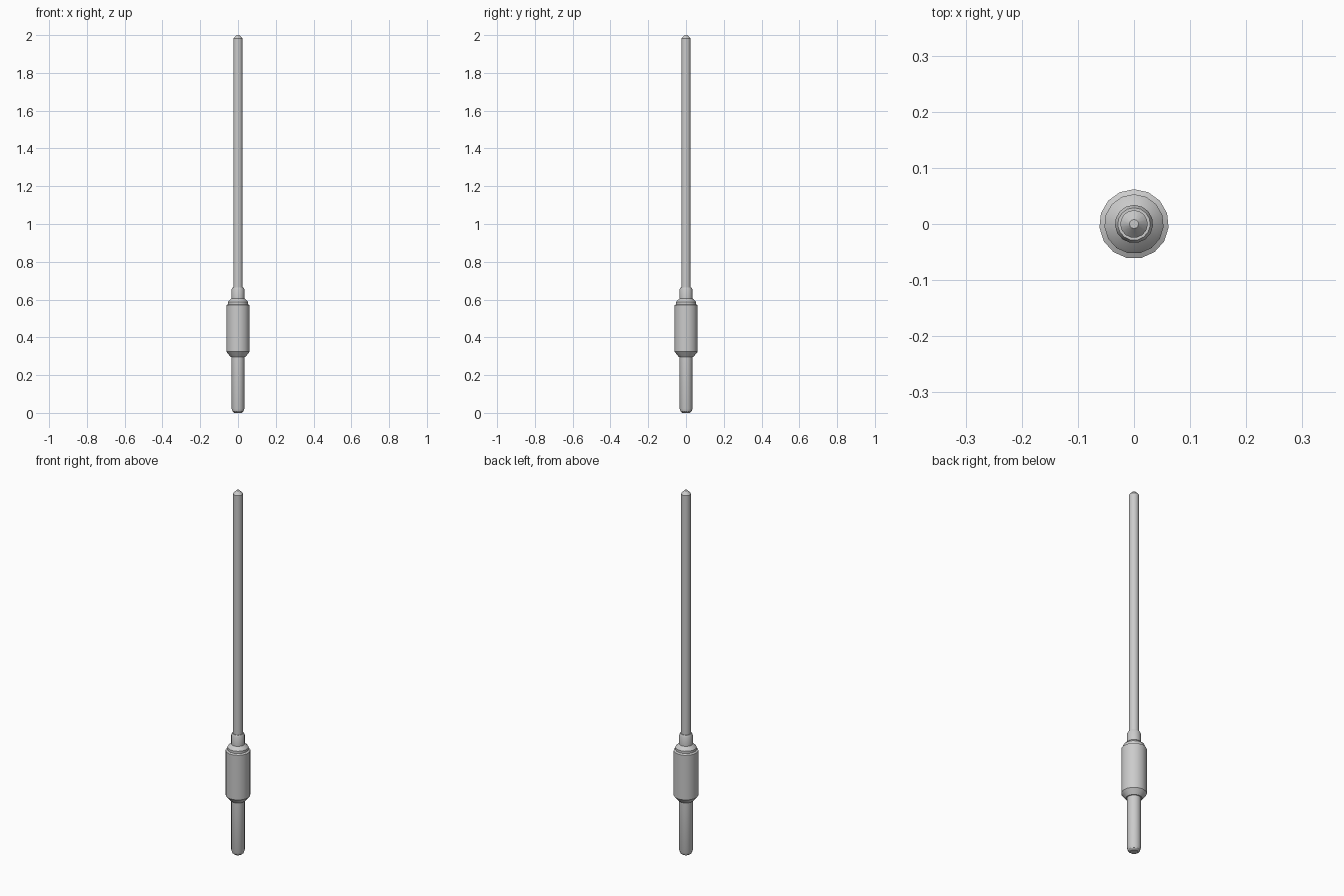
import bpy, bmesh, math

if "Cube" in bpy.data.objects:
    bpy.data.objects.remove(bpy.data.objects["Cube"])

SIDES = 15


def lathe(name, profile):
    """Closed turned part from (radius, height) pairs, capped at both ends."""
    bm = bmesh.new()
    rings = []
    for r, z in profile:
        ring = []
        for i in range(SIDES):
            a = math.pi / 2 + math.tau * i / SIDES
            ring.append(bm.verts.new((r * math.cos(a), r * math.sin(a), z)))
        rings.append(ring)
    for low, high in zip(rings, rings[1:]):
        for i in range(SIDES):
            j = (i + 1) % SIDES
            bm.faces.new((low[i], low[j], high[j], high[i]))
    bm.faces.new(rings[0][::-1])
    bm.faces.new(rings[-1])
    mesh = bpy.data.meshes.new(name)
    bm.to_mesh(mesh)
    bm.free()
    ob = bpy.data.objects.new(name, mesh)
    bpy.context.collection.objects.link(ob)
    bpy.ops.object.select_all(action='DESELECT')
    ob.select_set(True)
    bpy.context.view_layer.objects.active = ob
    bpy.ops.object.shade_smooth_by_angle(angle=math.radians(30))
    return ob


# One turned body, rounded grip, thick barrel, stepped collar, long shaft
lathe("turned_body", [
    # grip with rounded end
    (0.020, 0.0), (0.029, 0.007), (0.034, 0.022), (0.034, 0.297),
    # barrel with tapered underside
    (0.040, 0.297), (0.062, 0.324), (0.062, 0.570),
    # shoulder steps
    (0.053, 0.575), (0.053, 0.588), (0.047, 0.595), (0.034, 0.606),
    # collar
    (0.034, 0.655), (0.029, 0.665), (0.0245, 0.665),
    # shaft and pointed tip
    (0.0245, 1.982), (0.008, 2.0),
])
